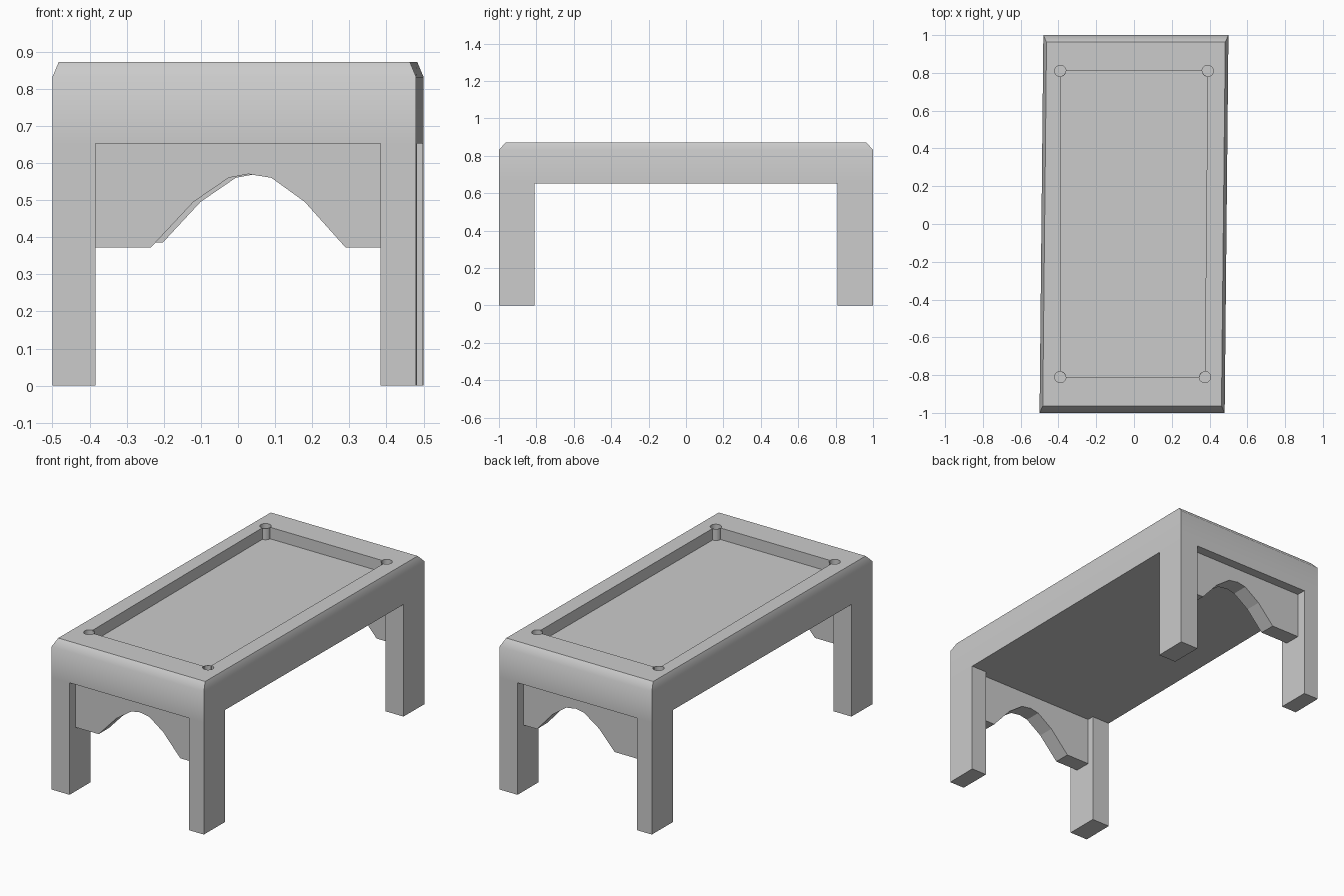
import bpy, bmesh, math
from mathutils import Vector

if "Cube" in bpy.data.objects:
    bpy.data.objects.remove(bpy.data.objects["Cube"])

TOP, RAIL, FLOOR = 0.872, 0.652, 0.805


def skew(x, y):
    # the whole table leans slightly sideways along its length
    return x + 0.01 * y


def loft(name, rings):
    """Solid through matching rings of 3D points, capped at both ends."""
    bm = bmesh.new()
    rows = [[bm.verts.new(p) for p in ring] for ring in rings]
    for a, b in zip(rows, rows[1:]):
        for i in range(len(a)):
            j = (i + 1) % len(a)
            bm.faces.new((a[i], a[j], b[j], b[i]))
    bm.faces.new(rows[0])
    bm.faces.new(rows[-1])
    bmesh.ops.recalc_face_normals(bm, faces=bm.faces)
    me = bpy.data.meshes.new(name)
    bm.to_mesh(me)
    bm.free()
    ob = bpy.data.objects.new(name, me)
    bpy.context.collection.objects.link(ob)
    return ob


def prism(name, pts, z0, z1):
    return loft(name, [[(x, y, z) for x, y in pts] for z in (z0, z1)])


def arc(cx, cy, r, a0, a1, n):
    return [(cx + r * math.cos(a0 + (a1 - a0) * i / n),
             cy + r * math.sin(a0 + (a1 - a0) * i / n)) for i in range(n + 1)]


# table top with a bevelled upper rim
def outline(hx, hy, z):
    return [(skew(sx * 0.49, sy) - sx * hx, sy * (1 - hy), z)
            for sx, sy in ((-1, -1), (1, -1), (1, 1), (-1, 1))]


table_top = loft("table_top", [outline(0, 0, RAIL), outline(0, 0, 0.832),
                               outline(0.017, 0.037, TOP)])

# sunken bed and corner pockets cut from the top
corners = [(-0.39, -0.81), (0.375, -0.81), (0.39, 0.81), (-0.39, 0.81)]
cutters = [prism("bed_cutter", corners, FLOOR, 1)]
for cx, cy in corners:
    circle = arc(cx, cy, 0.03, 0, math.tau, 24)[:-1]
    cutters.append(prism("pocket_cutter", circle, FLOOR - 0.002, 1))

bpy.context.view_layer.objects.active = table_top
table_top.select_set(True)
for cutter in cutters:
    cutter.hide_render = True
    mod = table_top.modifiers.new("cut", "BOOLEAN")
    mod.operation, mod.solver, mod.object = "DIFFERENCE", "EXACT", cutter
    bpy.ops.object.modifier_apply(modifier=mod.name)
for cutter in cutters:
    bpy.data.objects.remove(cutter)
bpy.ops.object.shade_smooth_by_angle(angle=math.radians(45))

# curved pocket walls that stand in the corners of the bed
for i, (cx, cy) in enumerate(corners):
    a = i * math.pi / 2
    wall = arc(cx, cy, 0.03, a, a + math.pi / 2, 6) + \
        arc(cx, cy, 0.027, a + math.pi / 2, a, 6)
    prism("pocket_wall", wall, FLOOR - 0.002, TOP - 0.001)

# four square legs
for sx in (-1, 1):
    for sy in (-1, 1):
        pts = [(skew(sx * 0.49, sy), sy),
               (sx * 0.384, sy),
               (sx * 0.384, sy * 0.81),
               (skew(sx * 0.49, sy * 0.81), sy * 0.81)]
        prism("front_leg" if sy < 0 else "back_leg", pts, 0, RAIL)

# arched aprons between the legs at each end
arch = [(-0.12, 0.495), (-0.025, 0.56), (0.028, 0.57), (0.09, 0.56), (0.18, 0.495)]
for name, sy, low, shift, left, right in (
        ("front_apron", -1, 0.372, 0, -0.235, 0.29),
        ("back_apron", 1, 0.385, 0.019, -0.222, 0.278)):
    curve = [(x + shift, z) for x, z in [(left, low)] + arch + [(right, low)]]
    profile = [(-0.39, RAIL), (-0.39, low)] + curve + [(0.39, low), (0.39, RAIL)]
    loft(name, [[(x, sy * y, z) for x, z in profile] for y in (0.85, 0.945)])
